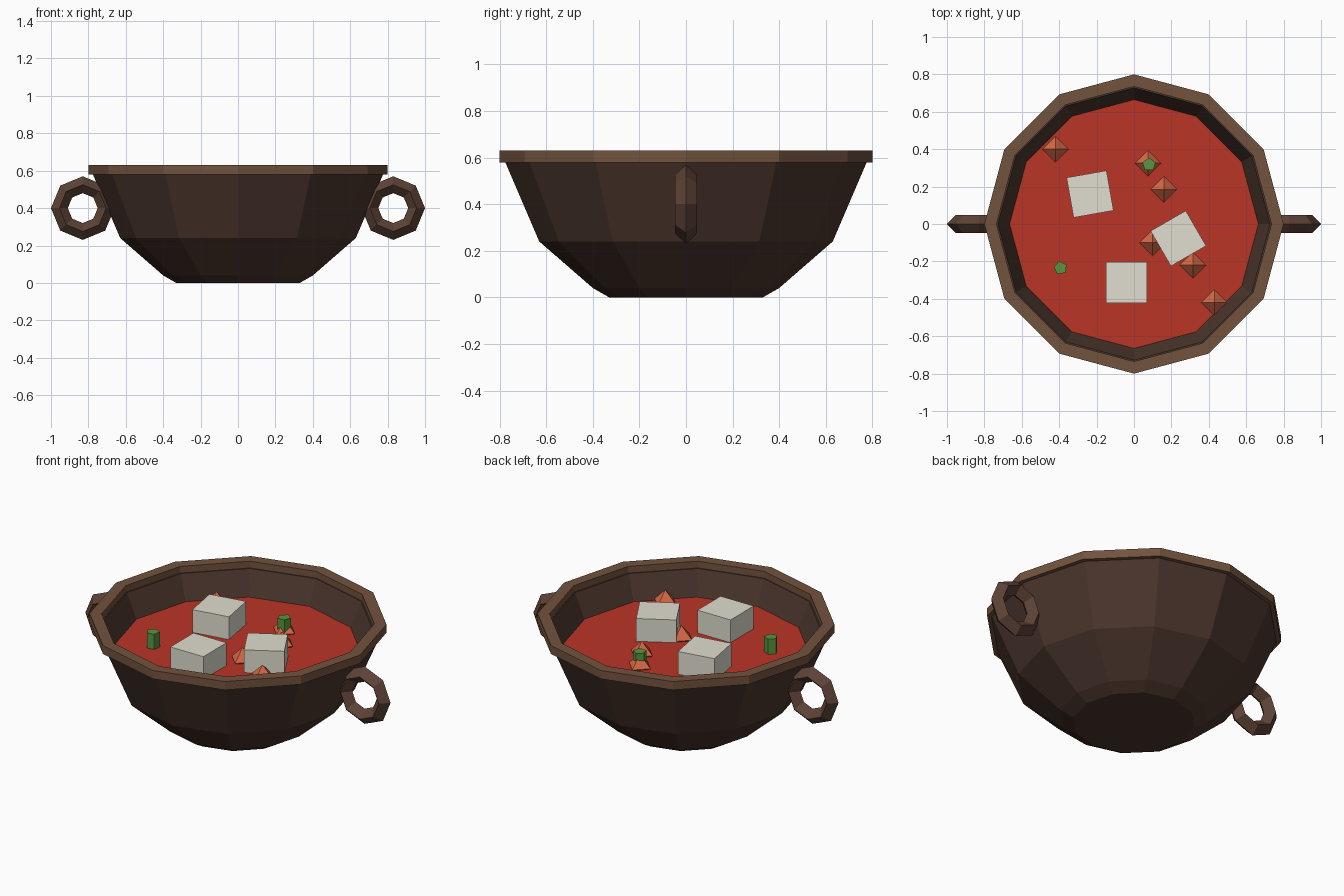
import bpy, bmesh
from math import cos, sin, pi, radians

if "Cube" in bpy.data.objects:
    bpy.data.objects.remove(bpy.data.objects["Cube"])

SOUP_Z = 0.45


def material(name, rgb):
    m = bpy.data.materials.new(name)
    m.diffuse_color = (*rgb, 1)
    m.use_nodes = True
    m.node_tree.nodes["Principled BSDF"].inputs["Base Color"].default_value = m.diffuse_color
    return m


BOWL = material("dark_clay", (0.07, 0.036, 0.025))
RIM = material("light_clay", (0.17, 0.085, 0.047))
HANDLE = material("mid_clay", (0.11, 0.055, 0.037))
SOUP = material("red_broth", (0.50, 0.035, 0.02))
TOFU = material("tofu", (0.75, 0.73, 0.63))
CHUNK = material("orange_chunk", (0.68, 0.14, 0.06))
GREEN = material("green_onion", (0.10, 0.30, 0.05))


def finish(name, bm, mat):
    bmesh.ops.recalc_face_normals(bm, faces=bm.faces)
    me = bpy.data.meshes.new(name)
    bm.to_mesh(me)
    bm.free()
    me.materials.append(mat)
    ob = bpy.data.objects.new(name, me)
    bpy.context.collection.objects.link(ob)
    return ob


def lathe(name, profile, mat, sides=12, closed=False):
    """Revolve (radius, z) points about z; open profiles get end caps."""
    bm = bmesh.new()
    rings = [[bm.verts.new((r * cos(2 * pi * i / sides), r * sin(2 * pi * i / sides), z))
              for i in range(sides)] for r, z in profile]
    pairs = list(zip(rings, rings[1:]))
    if closed:
        pairs.append((rings[-1], rings[0]))
    else:
        bm.faces.new(rings[0])
        bm.faces.new(rings[-1])
    for a, b in pairs:
        for i in range(sides):
            j = (i + 1) % sides
            bm.faces.new((a[i], a[j], b[j], b[i]))
    return finish(name, bm, mat)


# Bowl shell, rim and broth
lathe("bowl", [(0.33, 0), (0.40, 0.04), (0.63, 0.24), (0.78, 0.59),
               (0.728, 0.59), (0.575, 0.25), (0.36, 0.06)], BOWL)
lathe("rim", [(0.80, 0.58), (0.80, 0.63), (0.735, 0.63), (0.735, 0.58)], RIM, closed=True)
lathe("broth", [(0.62, SOUP_Z - 0.08), (0.668, SOUP_Z)], SOUP)

# Ring handles: eight segments with a diamond section
for side, x in (("left", -0.83), ("right", 0.83)):
    ring = lathe(side + "_handle", [(0.17, 0), (0.125, 0.047), (0.08, 0), (0.125, -0.047)],
                 HANDLE, sides=8, closed=True)
    ring.rotation_euler.x = pi / 2
    ring.location = (x, 0, 0.40)

# Tofu cubes
for n, (x, y, turn) in enumerate([(-0.235, 0.16, 10), (0.237, -0.077, 30), (-0.04, -0.313, 0)]):
    bm = bmesh.new()
    bmesh.ops.create_cube(bm, size=1)
    bmesh.ops.scale(bm, vec=(0.217, 0.217, 0.17), verts=bm.verts)
    cube = finish(f"tofu_{n + 1}", bm, TOFU)
    cube.location = (x, y, 0.50)
    cube.rotation_euler.z = radians(turn)

# Octahedral chunks
for n, (x, y) in enumerate([(-0.42, 0.40), (0.075, 0.325), (0.16, 0.185),
                            (0.10, -0.10), (0.315, -0.22), (0.43, -0.42)]):
    chunk = lathe(f"chunk_{n + 1}", [(0.0001, -0.07), (0.07, 0), (0.0001, 0.07)], CHUNK, sides=4)
    chunk.location = (x, y, SOUP_Z + 0.007)

# Green onion pieces
for n, (x, y, turn) in enumerate([(0.08, 0.318, 90), (-0.393, -0.235, 172)]):
    onion = lathe(f"onion_{n + 1}", [(0.037, SOUP_Z), (0.037, SOUP_Z + 0.09)], GREEN, sides=5)
    onion.location = (x, y, 0)
    onion.rotation_euler.z = radians(turn)
